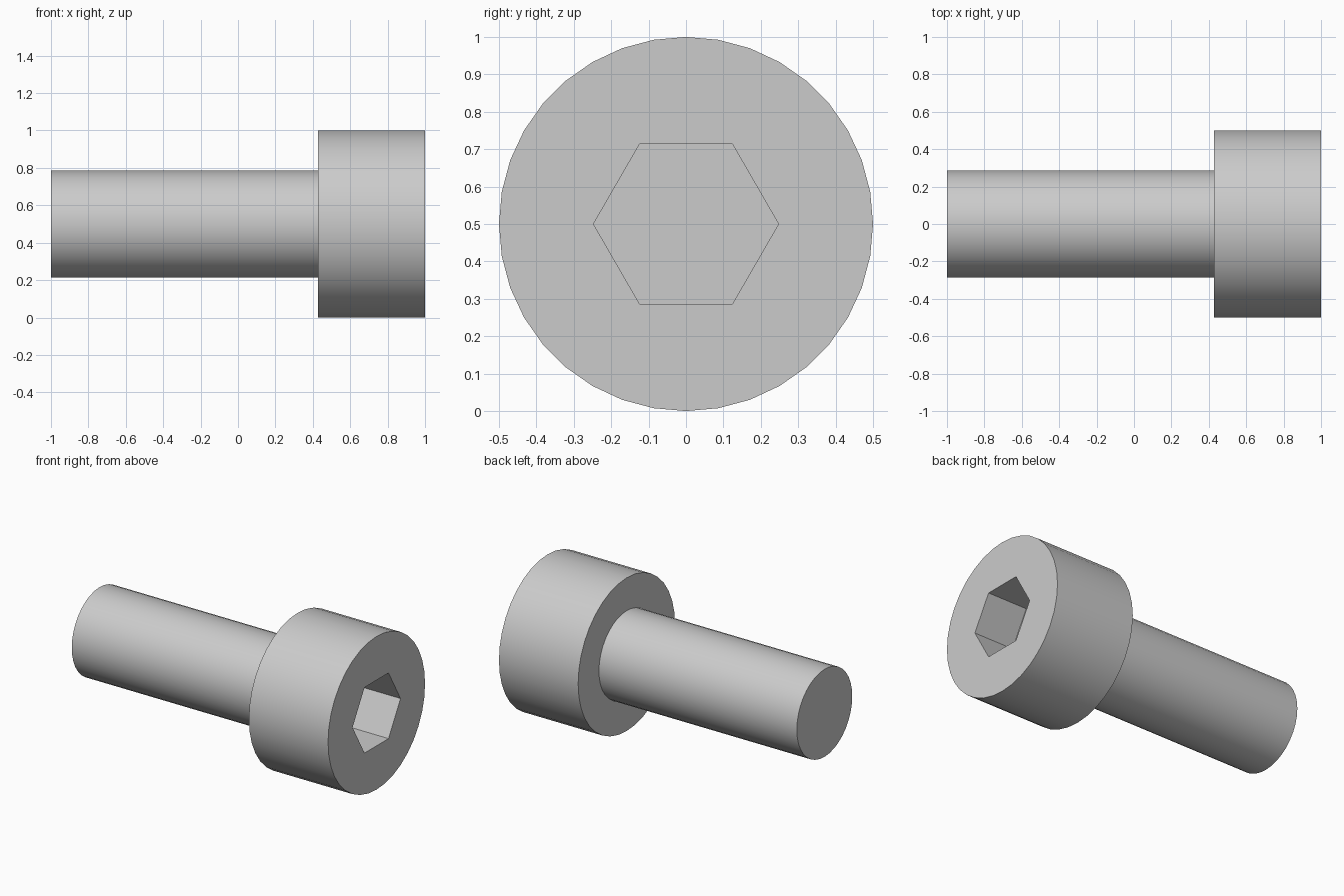
import bpy, bmesh, math
from mathutils import Vector

cube = bpy.data.objects.get("Cube")
if cube:
    bpy.data.objects.remove(cube, do_unlink=True)

# Dimensions; the screw lies along x
SIDES = 36
AXIS_Z = 0.5
HEAD_R, SHANK_R = 0.5, 0.2857
SOCKET_R = 0.2474            # hexagon corner radius
TIP_X, SHOULDER_X, FACE_X = -1.0, 0.4286, 1.0
SOCKET_DEPTH = 0.2857

steel = bpy.data.materials.new("grey_steel")
steel.use_nodes = True
grey = (0.6, 0.6, 0.6, 1.0)
steel.diffuse_color = grey
steel.node_tree.nodes["Principled BSDF"].inputs["Base Color"].default_value = grey

bm = bmesh.new()


def ring(x, radius, sides):
    """Closed loop of vertices around the screw axis."""
    return [bm.verts.new(Vector((x, radius * math.cos(a), AXIS_Z + radius * math.sin(a))))
            for a in (math.tau * i / sides for i in range(sides))]


def wall(a, b):
    """Quads between two rings with equal vertex counts."""
    for i in range(len(a)):
        j = (i + 1) % len(a)
        bm.faces.new((a[i], a[j], b[j], b[i]))


def loop_edges(loop):
    return [bm.edges.get((loop[i - 1], loop[i])) for i in range(len(loop))]


# Shank, shoulder and head side
body = [ring(TIP_X, SHANK_R, SIDES), ring(SHOULDER_X, SHANK_R, SIDES),
        ring(SHOULDER_X, HEAD_R, SIDES), ring(FACE_X, HEAD_R, SIDES)]
for a, b in zip(body, body[1:]):
    wall(a, b)
bm.faces.new(body[0])

# Hexagonal socket
rim = ring(FACE_X, SOCKET_R, 6)
floor = ring(FACE_X - SOCKET_DEPTH, SOCKET_R, 6)
wall(rim, floor)
bm.faces.new(floor)

# Head face around the socket
bmesh.ops.triangle_fill(bm, edges=loop_edges(body[-1]) + loop_edges(rim),
                        use_beauty=True, normal=(1, 0, 0))
bmesh.ops.recalc_face_normals(bm, faces=bm.faces[:])

mesh = bpy.data.meshes.new("socket_head_screw")
bm.to_mesh(mesh)
bm.free()
mesh.materials.append(steel)
screw = bpy.data.objects.new("socket_head_screw", mesh)
bpy.context.collection.objects.link(screw)

# Smooth round sides, crisp rims and socket
bpy.ops.object.select_all(action="DESELECT")
screw.select_set(True)
bpy.context.view_layer.objects.active = screw
bpy.ops.object.shade_smooth_by_angle(angle=math.radians(30))
